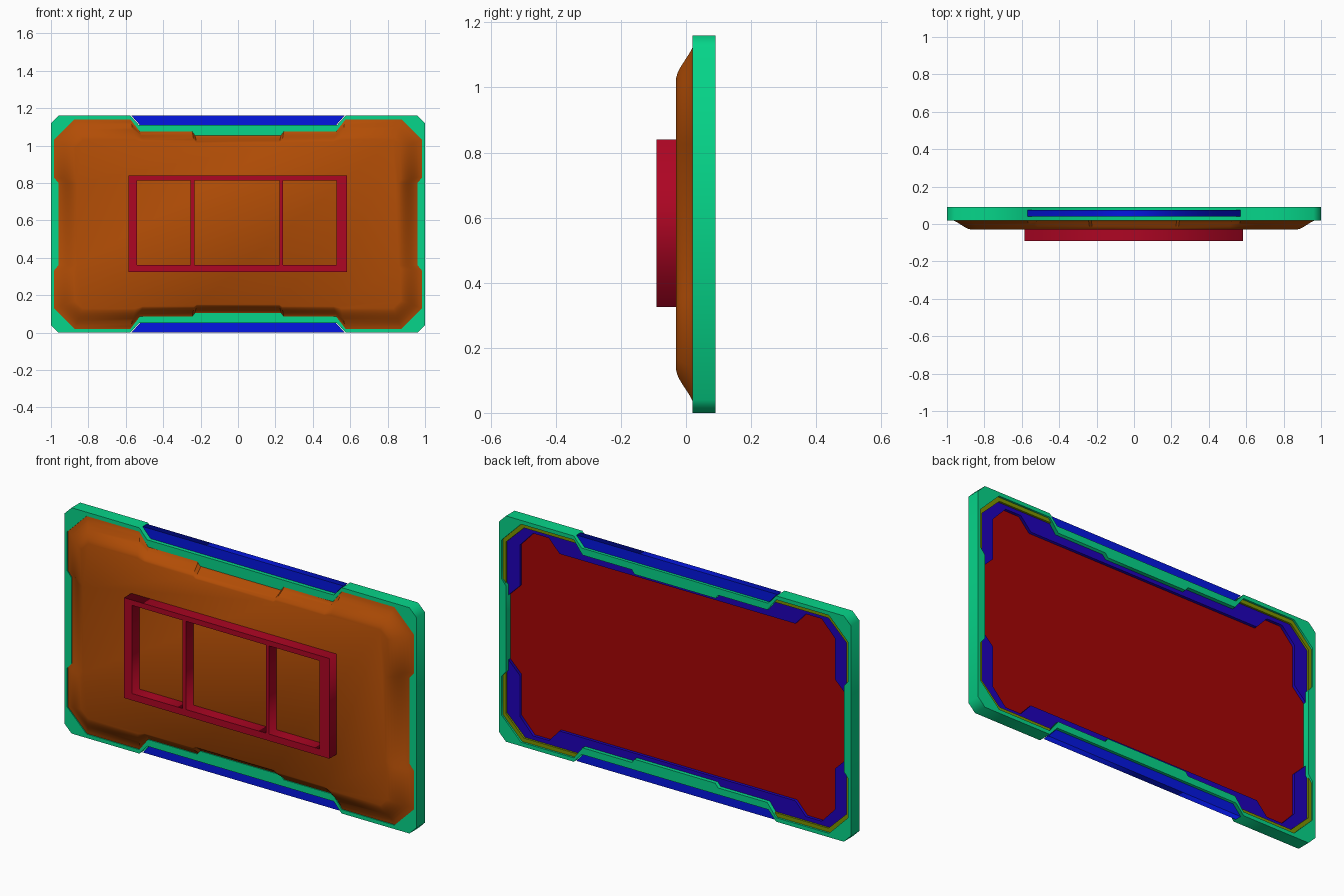
import bpy, bmesh, math

if "Cube" in bpy.data.objects:
    bpy.data.objects.remove(bpy.data.objects["Cube"])

MID = 0.58  # height of the horizontal symmetry line


def paint(obj, rgb):
    mat = bpy.data.materials.new(obj.name + "_colour")
    mat.diffuse_color = [(c / 255) ** 2.2 for c in rgb] + [1]
    mat.use_nodes = True
    mat.node_tree.nodes["Principled BSDF"].inputs["Base Color"].default_value = mat.diffuse_color
    obj.data.materials.append(mat)


def mirror4(quarter):
    """Turn a top-right quarter outline (x, height above middle) into a closed loop."""
    right = quarter + [(x, -h) for x, h in reversed(quarter)]
    return right + [(-x, h) for x, h in reversed(right)]


def box_loop(x0, x1, z0, z1):
    return [(x0, z0 - MID), (x1, z0 - MID), (x1, z1 - MID), (x0, z1 - MID)]


def plate(name, loops, y0, y1, rgb):
    """Flat plate in the XZ plane; loops after the first are holes."""
    cu = bpy.data.curves.new(name, 'CURVE')
    cu.dimensions = '2D'
    cu.fill_mode = 'BOTH'
    cu.extrude = (y1 - y0) / 2
    for loop in loops:
        sp = cu.splines.new('POLY')
        sp.points.add(len(loop) - 1)
        for p, (x, h) in zip(sp.points, loop):
            p.co = (x, h, 0, 1)
        sp.use_cyclic_u = True
    obj = bpy.data.objects.new(name, cu)
    bpy.context.collection.objects.link(obj)
    obj.location = (0, (y0 + y1) / 2, MID)
    obj.rotation_euler = (math.pi / 2, 0, 0)
    bpy.ops.object.select_all(action='DESELECT')
    bpy.context.view_layer.objects.active = obj
    obj.select_set(True)
    bpy.ops.object.convert(target='MESH')
    obj = bpy.context.view_layer.objects.active
    paint(obj, rgb)
    return obj


# Outer frame with notched inner opening
opening = [(.23, .475), (.245, .495), (.525, .495), (.575, .56),
           (.875, .56), (.985, .45), (.985, .25), (.96, .22)]
rim = [(.53, .53), (.575, .58), (.96, .58), (1, .54)]
plate("outer_frame", [mirror4(rim), mirror4(opening)], .02, .09, (14, 212, 136))

# Filler bars in the top and bottom notches
for name, s in (("top_bar", 1), ("bottom_bar", -1)):
    bar = [(-.57, .58 * s), (.57, .58 * s), (.525, .53 * s), (-.525, .53 * s)]
    plate(name, [bar], .04, .075, (12, 28, 225))

# Bulged front panel: rings lofted from the opening to a raised flat face
crown = [(.22, .43), (.235, .44), (.51, .44), (.55, .45),
         (.83, .45), (.87, .41), (.87, .24), (.86, .22)]
outer, inner = mirror4(opening), mirror4(crown)
bm = bmesh.new()
rings = []
STEPS = 8
for i in range(STEPS + 1):
    t = i / STEPS
    y = -.03 + .055 * (t * t * (3 - 2 * t) * .7 + t * .3)
    rings.append([bm.verts.new((a[0] + (b[0] - a[0]) * t, y, MID + a[1] + (b[1] - a[1]) * t))
                  for a, b in zip(inner, outer)])
n = len(outer)
for r0, r1 in zip(rings, rings[1:]):
    for k in range(n):
        bm.faces.new((r0[k], r0[(k + 1) % n], r1[(k + 1) % n], r1[k]))
bm.faces.new(rings[0])
bmesh.ops.recalc_face_normals(bm, faces=bm.faces)
if bm.faces[:][-1].normal.y > 0:
    bmesh.ops.reverse_faces(bm, faces=bm.faces)
me = bpy.data.meshes.new("front_panel")
bm.to_mesh(me)
bm.free()
panel = bpy.data.objects.new("front_panel", me)
bpy.context.collection.objects.link(panel)
paint(panel, (176, 78, 14))
bpy.ops.object.select_all(action='DESELECT')
bpy.context.view_layer.objects.active = panel
panel.select_set(True)
bpy.ops.object.shade_smooth_by_angle(angle=math.radians(35))

# Mounting grid on the front with three windows
windows = [box_loop(a, b, .36, .813) for a, b in ((-.54, -.253), (-.232, .222), (.24, .527))]
plate("mounting_grid", [box_loop(-.585, .582, .325, .84)] + windows, -.09, -.029, (172, 14, 40))

# Back: thin seal, inner border, recessed screen
seal = [(.54, .525), (.575, .56), (.875, .56), (.985, .45), (.985, .15)]
border = [(.525, .51), (.56, .54), (.865, .54), (.968, .44), (.968, .15)]
cutout = [(.67, .455), (.73, .52), (.82, .52), (.895, .44), (.895, .23), (.961, .165)]
plate("back_seal", [mirror4(seal), mirror4(border)], .04, .08, (125, 145, 0))
plate("back_border", [mirror4(border), mirror4(cutout)], .04, .07, (36, 8, 185))
plate("back_screen", [mirror4(cutout)], .04, .055, (165, 12, 12))
